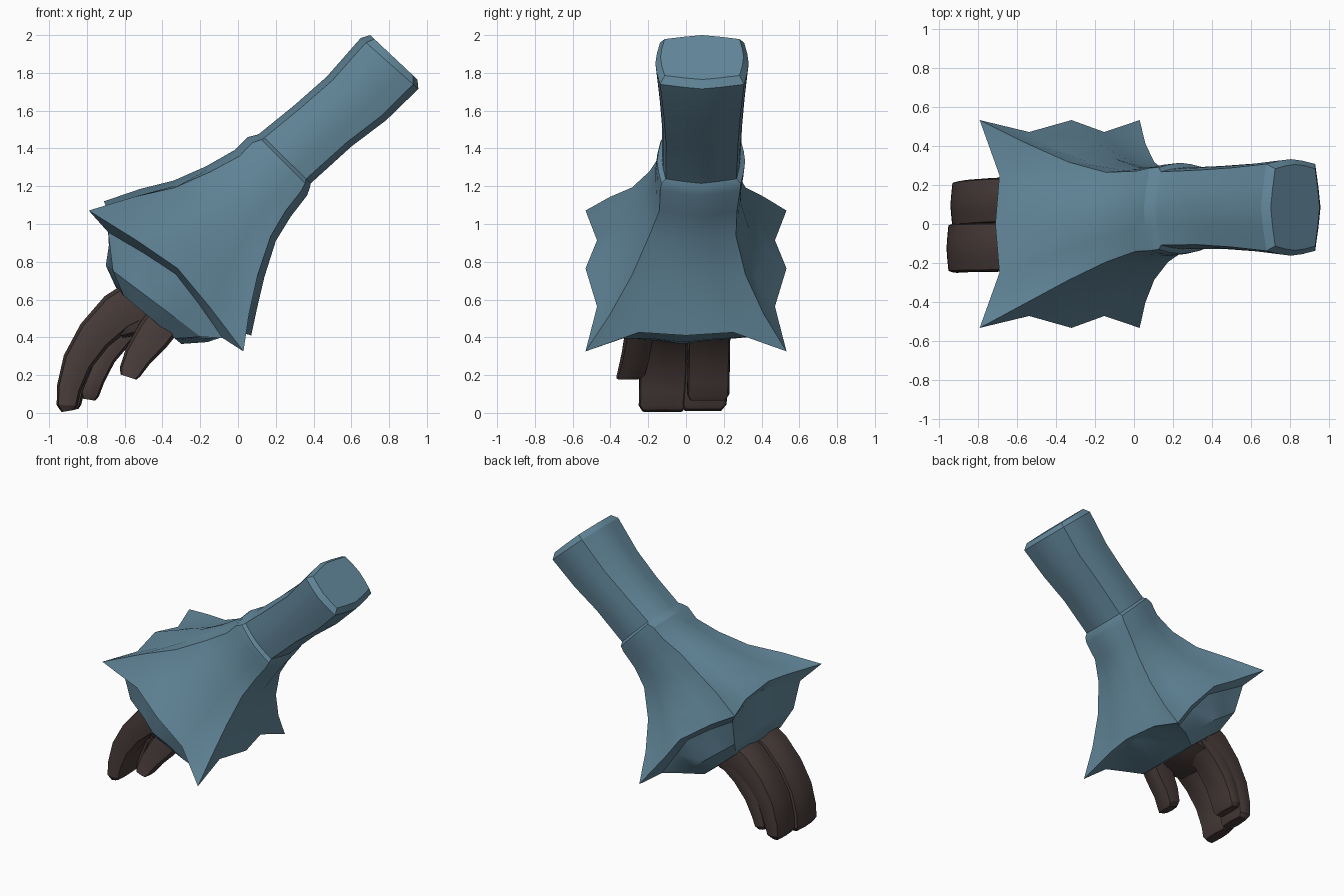
import bpy, bmesh, math
from mathutils import Vector

cube = bpy.data.objects.get("Cube")
if cube:
    bpy.data.objects.remove(cube, do_unlink=True)


def material(name, color):
    m = bpy.data.materials.new(name)
    m.use_nodes = True
    m.diffuse_color = (*color, 1)
    bsdf = next(n for n in m.node_tree.nodes if n.type == 'BSDF_PRINCIPLED')
    bsdf.inputs["Base Color"].default_value = (*color, 1)
    return m


cloth = material("dusty_blue_cloth", (0.127, 0.25, 0.335))
skin = material("dark_brown_skin", (0.065, 0.045, 0.042))


def section(upper, lower, cy, half_y, corner, quarter, lift=0.0):
    """Sixteen-point soft square; corner holds its across and y ratios."""
    u, l = Vector((upper[0], 0, upper[1])), Vector((lower[0], 0, lower[1]))
    mid, across = (u + l) / 2, (l - u) / 2
    out = Vector((across.z, 0, -across.x)).normalized()
    kn, ky = corner
    qn, qy = (1 + kn) / 2 * quarter, (1 + ky) / 2 * quarter
    # One quadrant, mirrored into the other three
    quad = [(1, 0, 0), (qn, .47 * ky, .25), (kn, ky, 1), (.47 * kn, qy, .4), (0, 1, 0)]
    half = quad + [(-a, b, e) for a, b, e in quad[-2::-1]]
    ring = half + [(a, -b, e) for a, b, e in half[-2:0:-1]]
    return [mid + across * a + out * lift * e + Vector((0, cy + b * half_y, 0))
            for a, b, e in ring]


def loft(name, sections, mat, angle=30):
    bm = bmesh.new()
    rings = [[bm.verts.new(p) for p in s] for s in sections]
    for r, s in zip(rings, rings[1:]):
        for i in range(len(r)):
            j = (i + 1) % len(r)
            bm.faces.new((r[i], r[j], s[j], s[i]))
    bm.faces.new(rings[0])
    bm.faces.new(rings[-1])
    bmesh.ops.recalc_face_normals(bm, faces=bm.faces)
    mesh = bpy.data.meshes.new(name)
    bm.to_mesh(mesh)
    bm.free()
    mesh.materials.append(mat)
    ob = bpy.data.objects.new(name, mesh)
    bpy.context.collection.objects.link(ob)
    bpy.ops.object.select_all(action='DESELECT')
    ob.select_set(True)
    bpy.context.view_layer.objects.active = ob
    bpy.ops.object.shade_smooth_by_angle(angle=math.radians(angle))


def digit(name, path, half_y, y_start, y_end):
    """Finger along xz centres with half thickness, ending in a bevelled tip."""
    sections = []
    last = len(path) - 1
    for i, (x, z, t) in enumerate(path):
        a, b = path[max(i - 1, 0)], path[min(i + 1, last)]
        d = Vector((b[0] - a[0], b[1] - a[1])).normalized()
        n = Vector((d.y, -d.x)) * t
        taper = .85 if i == last else 1
        cy = y_start + (y_end - y_start) * i / last
        sections.append(section((x + n.x, z + n.y), (x - n.x, z - n.y),
                                cy, half_y * taper, (.82, .92), 1.02))
    loft(name, sections, skin)


# Sleeve: bevelled end, narrow arm, band, and flare out to a spiked rim
square = (.82, .9)
arm = [
    section((.70, 2.0), (.95, 1.765), .085, .22, square, 1.02),
    section((.65, 1.985), (.955, 1.715), .085, .247, square, 1.02),
    section((.47, 1.78), (.785, 1.55), .085, .225, square, 1.02),
    section((.30, 1.63), (.60, 1.41), .085, .212, square, 1.02),
    section((.115, 1.48), (.385, 1.215), .08, .208, square, 1.02),
    section((.10, 1.472), (.38, 1.19), .08, .233, square, 1.02),
    section((.05, 1.46), (.365, 1.15), .075, .235, square, 1.02),
    section((-.02, 1.39), (.28, 1.04), .065, .228, square, 1.02),
    section((-.17, 1.305), (.20, .91), .035, .255, (.86, .9), 1),
    section((-.34, 1.23), (.14, .72), .015, .32, (.91, .94), .96, .02),
    section((-.52, 1.185), (.10, .55), .005, .42, (.98, .97), .90, .05),
]
rim = section((-.71, 1.12), (.07, .41), 0, .532, (1.05, 1), .885, .09)
# Lining tucks in under the rim, then bulges around the wrist
lining = [
    section((-.66, 1.04), (0, .43), 0, .45, (.92, .92), .95, .08),
    section((-.70, .78), (-.16, .375), -.01, .42, (.86, .86), .98),
    section((-.64, .65), (-.30, .365), -.02, .33, (.8, .82), .98),
]
loft("sleeve", arm + [rim] + lining, cloth)

# Hand: palm, three curled fingers and a thumb
digit("palm", [(-.36, .64, .16), (-.50, .56, .14), (-.61, .50, .11), (-.66, .46, .08)], .235, 0, 0)
outer = [(-.48, .62, .12), (-.64, .53, .11), (-.76, .41, .095),
         (-.85, .27, .08), (-.895, .13, .065), (-.905, .04, .055), (-.90, .01, .035)]
digit("front_finger", outer, .127, -.115, -.125)
digit("back_finger", [(x + .02, z + .005, t) for x, z, t in outer], .118, .13, .09)
digit("inner_finger", [(-.50, .54, .09), (-.62, .43, .08), (-.71, .30, .065),
                       (-.76, .18, .055), (-.785, .10, .05), (-.79, .07, .035)], .112, .125, .115)
digit("thumb", [(-.36, .53, .10), (-.45, .41, .095), (-.53, .30, .075),
                (-.57, .22, .06), (-.58, .19, .045)], .075, -.23, -.305)
